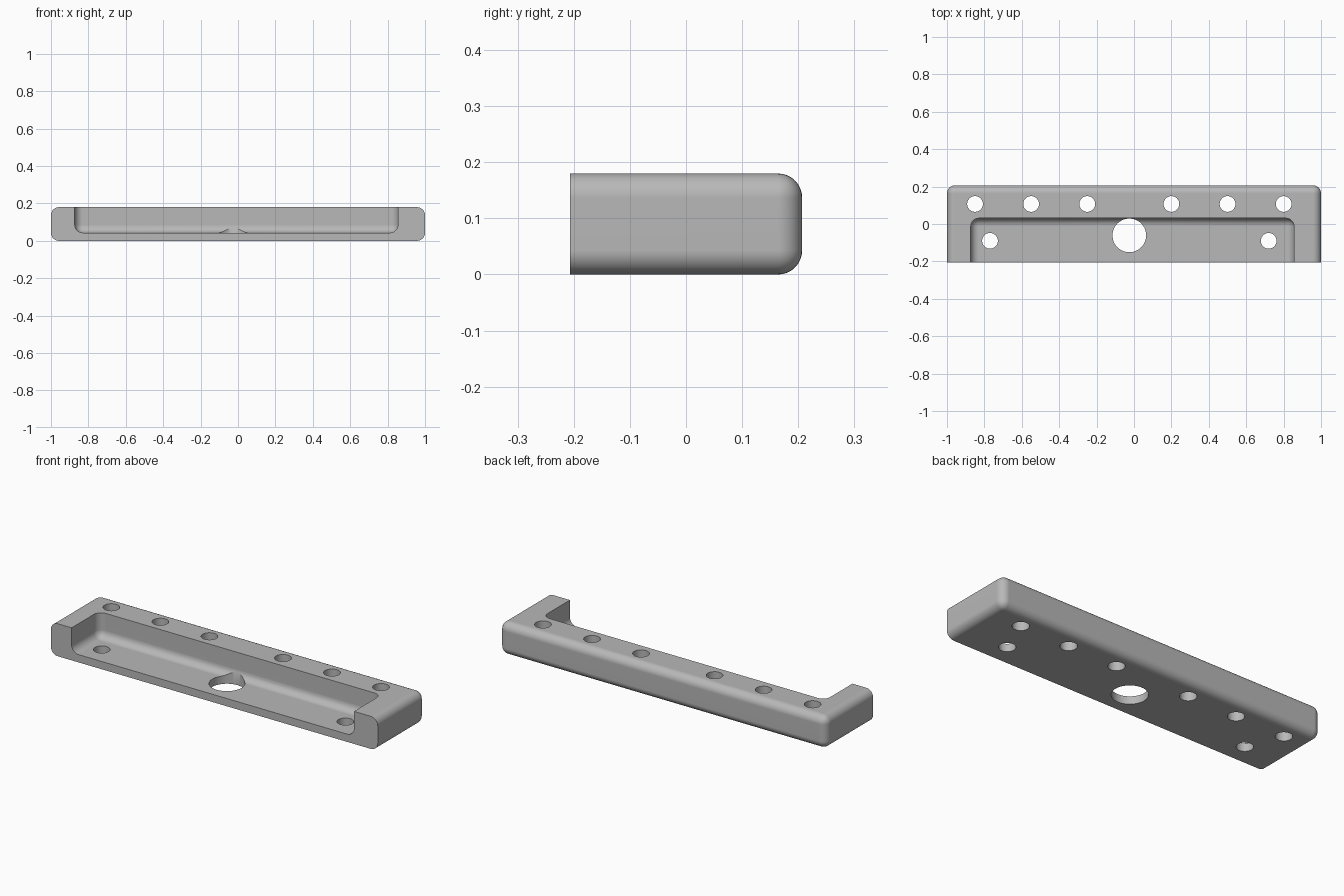
import bpy, bmesh
from mathutils import Vector

if "Cube" in bpy.data.objects:
    bpy.data.objects.remove(bpy.data.objects["Cube"], do_unlink=True)

FRONT, BACK, HEIGHT = -0.207, 0.207, 0.18
RADIUS = 0.043

grey = bpy.data.materials.new("plain_grey")
grey.use_nodes = True
colour = (0.48, 0.48, 0.48, 1)
grey.diffuse_color = colour
grey.node_tree.nodes["Principled BSDF"].inputs["Base Color"].default_value = colour


def rounded_block(name, low, high, keep_sharp):
    """Box with rounded edges, except the edges for which keep_sharp is true."""
    low, high = Vector(low), Vector(high)
    bm = bmesh.new()
    bmesh.ops.create_cube(bm, size=1)
    for v in bm.verts:
        v.co = [l + (h - l) * (c + 0.5) for l, h, c in zip(low, high, v.co)]
    edges = [e for e in bm.edges if not keep_sharp(e)]
    bmesh.ops.bevel(bm, geom=edges, offset=RADIUS, offset_type='OFFSET',
                    segments=8, profile=0.5, affect='EDGES', clamp_overlap=True)
    mesh = bpy.data.meshes.new(name)
    bm.to_mesh(mesh)
    bm.free()
    ob = bpy.data.objects.new(name, mesh)
    bpy.context.collection.objects.link(ob)
    mesh.materials.append(grey)
    return ob


def on_plane(edge, axis, value):
    return all(abs(v.co[axis] - value) < 1e-4 for v in edge.verts)


def cut(target, cutter):
    mod = target.modifiers.new("cut", 'BOOLEAN')
    mod.operation = 'DIFFERENCE'
    mod.solver = 'EXACT'
    mod.object = cutter
    bpy.context.view_layer.objects.active = target
    bpy.ops.object.modifier_apply(modifier=mod.name)
    bpy.data.objects.remove(cutter, do_unlink=True)


def drill(target, x, y, radius):
    bpy.ops.mesh.primitive_cylinder_add(vertices=48, radius=radius, depth=1, location=(x, y, 0))
    cutter = bpy.context.object
    cutter.data.materials.append(grey)
    cutter.hide_render = True
    bpy.context.view_layer.update()
    cut(target, cutter)


# Body, rounded everywhere but around the flat front
body = rounded_block("bracket_body", (-1, FRONT, 0), (1, BACK, HEIGHT),
                     lambda e: on_plane(e, 1, FRONT))

# Pocket open to the front and the top
pocket = rounded_block("pocket_cutter", (-0.873, -0.5, RADIUS), (0.855, 0.031, 0.5),
                       lambda e: on_plane(e, 1, -0.5) or on_plane(e, 2, 0.5))
pocket.hide_render = True
bpy.context.view_layer.update()
cut(body, pocket)

# Screw holes along the rear rail, in the pocket floor, and the large cable hole
for x in (-0.85, -0.55, -0.25, 0.2, 0.5, 0.8):
    drill(body, x, 0.107, 0.042)
for x in (-0.77, 0.72):
    drill(body, x, -0.09, 0.042)
drill(body, -0.025, -0.061, 0.09)

# Smooth rounded edges with flat faces kept flat
bpy.ops.object.select_all(action='DESELECT')
body.select_set(True)
bpy.context.view_layer.objects.active = body
bpy.ops.object.shade_smooth_by_angle(angle=0.5)
normals = body.modifiers.new("flat_normals", 'WEIGHTED_NORMAL')
normals.keep_sharp = True
